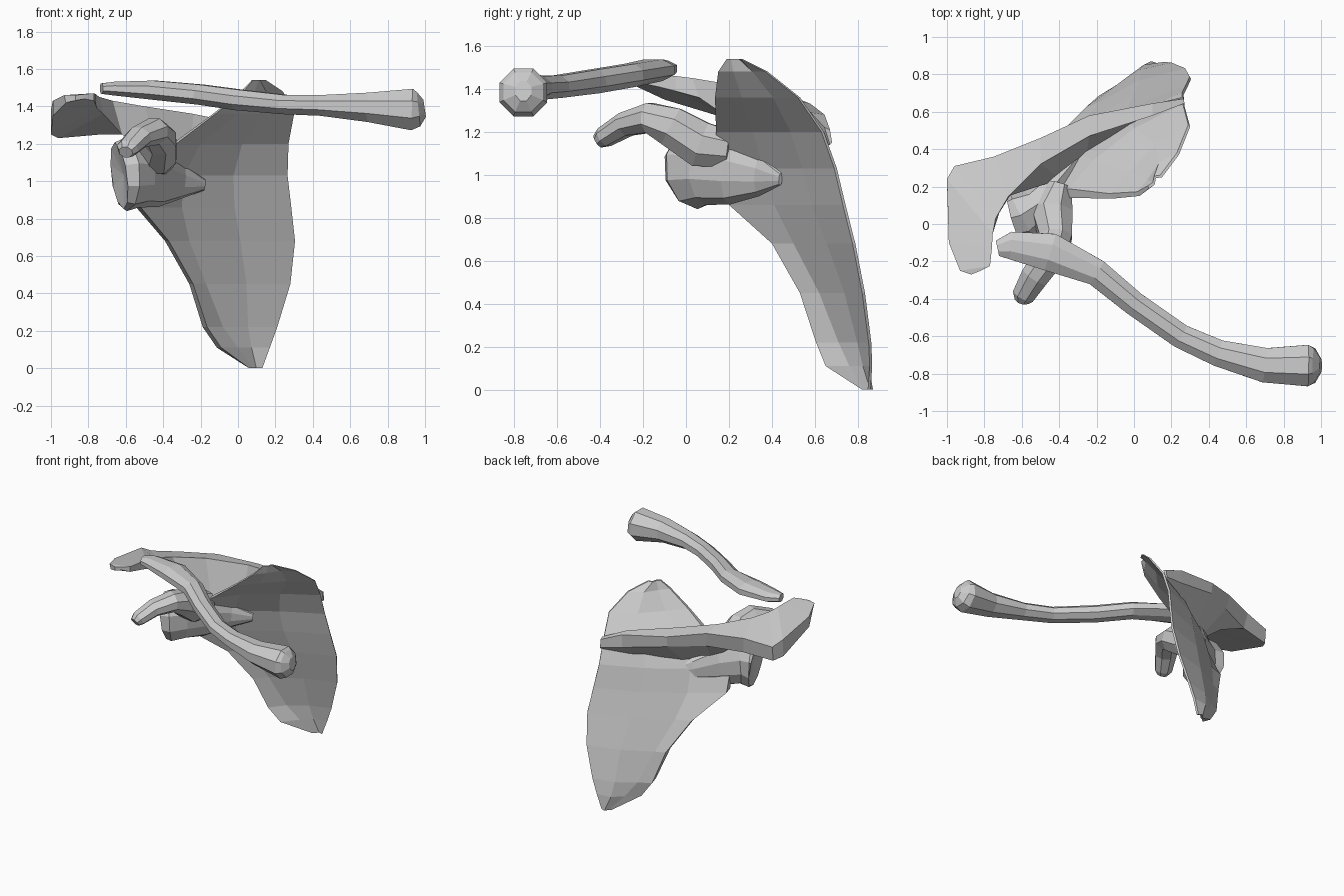
import bpy, bmesh, math
from mathutils import Vector


def loft(name, rings, dish=0.0):
    """Skin a list of equal-length closed rings and cap both ends."""
    bm = bmesh.new()
    vr = [[bm.verts.new(p) for p in r] for r in rings]
    n = len(rings[0])
    for a, b in zip(vr, vr[1:]):
        for i in range(n):
            j = (i + 1) % n
            bm.faces.new((a[i], a[j], b[j], b[i]))
    bm.faces.new(vr[0][::-1])
    cap = bm.faces.new(vr[-1])
    if dish:
        inner = bmesh.ops.poke(bm, faces=[cap])["verts"][0]
        axis = sum((v.co for v in vr[-1]), Vector()) / n - sum((v.co for v in vr[-2]), Vector()) / n
        inner.co -= axis.normalized() * dish
    bmesh.ops.recalc_face_normals(bm, faces=bm.faces)
    me = bpy.data.meshes.new(name)
    bm.to_mesh(me)
    bm.free()
    ob = bpy.data.objects.new(name, me)
    bpy.context.collection.objects.link(ob)
    return ob


def tube(name, path, n=8, dish=0.0):
    """Path entries: x, y, z, half width, half height."""
    pts = [Vector(p[:3]) for p in path]
    rings = []
    for i, p in enumerate(path):
        t = (pts[min(i + 1, len(pts) - 1)] - pts[max(i - 1, 0)]).normalized()
        side = t.cross(Vector((0, 0, 1))).normalized()
        up = side.cross(t)
        rings.append([pts[i] + side * p[3] * math.cos(a) + up * p[4] * math.sin(a)
                      for a in (2 * math.pi * (k + 0.5) / n for k in range(n))])
    return loft(name, rings, dish)


# Collarbone: S-curved shaft, flattened outside end, flared inside end
tube("clavicle", [
    (-0.73, -0.13, 1.495, .045, .03), (-0.66, -0.115, 1.495, .08, .04),
    (-0.45, -0.15, 1.487, .11, .055), (-0.20, -0.26, 1.463, .077, .058),
    (0.00, -0.425, 1.435, .07, .06), (0.25, -0.60, 1.41, .07, .056),
    (0.45, -0.69, 1.405, .077, .06), (0.70, -0.755, 1.395, .10, .085),
    (0.93, -0.757, 1.383, .12, .12), (0.965, -0.757, 1.385, .10, .10),
    (0.998, -0.757, 1.39, .04, .05)])

# Shoulder blade: height, lateral border, crease, medial border, border thickness
rows = [
    (0.00, (0.06, 0.82), (0.08, 0.83), (0.13, 0.845), .015),
    (0.11, (-0.09, 0.65), (0.00, 0.76), (0.17, 0.855), .06),
    (0.22, (-0.165, 0.605), (-0.08, 0.71), (0.21, 0.85), .08),
    (0.45, (-0.24, 0.53), (-0.17, 0.62), (0.28, 0.82), .09),
    (0.68, (-0.37, 0.40), (-0.26, 0.50), (0.305, 0.775), .09),
    (0.86, (-0.52, 0.20), (-0.30, 0.41), (0.285, 0.73), .08),
    (1.03, (-0.50, 0.13), (-0.29, 0.36), (0.265, 0.69), .06),
    (1.20, (-0.33, 0.14), (-0.20, 0.31), (0.27, 0.63), .05),
    (1.36, (-0.12, 0.135), (0.00, 0.26), (0.30, 0.52), .03),
    (1.48, (0.03, 0.15), (0.09, 0.22), (0.24, 0.37), .025),
    (1.54, (0.08, 0.19), (0.11, 0.21), (0.15, 0.25), .015)]
rings = []
for z, l, m, r, t in rows:
    L, M, R = (Vector((p[0], p[1], z)) for p in (l, m, r))
    d = (R - L).normalized()
    back = Vector((-d.y, d.x, 0))
    H = M.lerp(R, .5) + back * .02
    thin = min(t, .035)
    rings.append([L, M, H, R, R + back * .015, H + back * thin,
                  M + back * thin, L + back * t + d * t * .3])
loft("scapula_blade", rings)

# Spine sweeping out into the acromion: crest front, crest back, underside, root
loft("spine_and_acromion", [
    [(0.27, 0.645, 1.22), (0.265, 0.67, 1.21), (0.265, 0.68, 1.15), (0.265, 0.67, 1.14)],
    [(0.10, 0.58, 1.29), (0.10, 0.645, 1.28), (0.10, 0.64, 1.18), (0.08, 0.59, 1.12)],
    [(-0.24, 0.47, 1.36), (-0.24, 0.58, 1.33), (-0.24, 0.57, 1.25), (-0.25, 0.39, 1.08)],
    [(-0.50, 0.32, 1.40), (-0.50, 0.46, 1.38), (-0.48, 0.44, 1.27), (-0.39, 0.24, 1.07)],
    [(-0.67, 0.15, 1.43), (-0.75, 0.36, 1.37), (-0.73, 0.34, 1.25), (-0.62, 0.22, 1.25)],
    [(-0.74, 0.03, 1.45), (-0.96, 0.31, 1.34), (-0.96, 0.30, 1.23), (-0.72, 0.06, 1.36)],
    [(-0.755, -0.05, 1.46), (-1.00, 0.24, 1.38), (-1.00, 0.23, 1.25), (-0.755, -0.05, 1.39)],
    [(-0.76, -0.13, 1.465), (-0.99, -0.10, 1.43), (-0.99, -0.10, 1.35), (-0.76, -0.13, 1.41)],
    [(-0.77, -0.225, 1.47), (-0.93, -0.25, 1.46), (-0.92, -0.25, 1.42), (-0.77, -0.225, 1.43)],
    [(-0.82, -0.25, 1.465), (-0.87, -0.27, 1.46), (-0.87, -0.27, 1.43), (-0.82, -0.25, 1.44)]])

# Neck flaring from the blade to the shallow joint socket
tube("neck_and_socket", [
    (-0.18, 0.44, 0.98, .01, .03), (-0.31, 0.35, 1.00, .045, .10),
    (-0.42, 0.215, 1.02, .08, .16),
    (-0.52, 0.10, 1.035, .12, .175), (-0.60, 0.05, 1.035, .165, .195),
    (-0.635, 0.04, 1.03, .15, .18)], 10, .025)

# Hooked coracoid process on a broad base
tube("coracoid_process", [
    (-0.40, 0.21, 1.12, .07, .09), (-0.44, 0.07, 1.14, .12, .115),
    (-0.42, -0.07, 1.225, .095, .10), (-0.45, -0.17, 1.265, .09, .075),
    (-0.53, -0.28, 1.235, .08, .06), (-0.59, -0.38, 1.175, .065, .05),
    (-0.60, -0.41, 1.155, .04, .035)])
